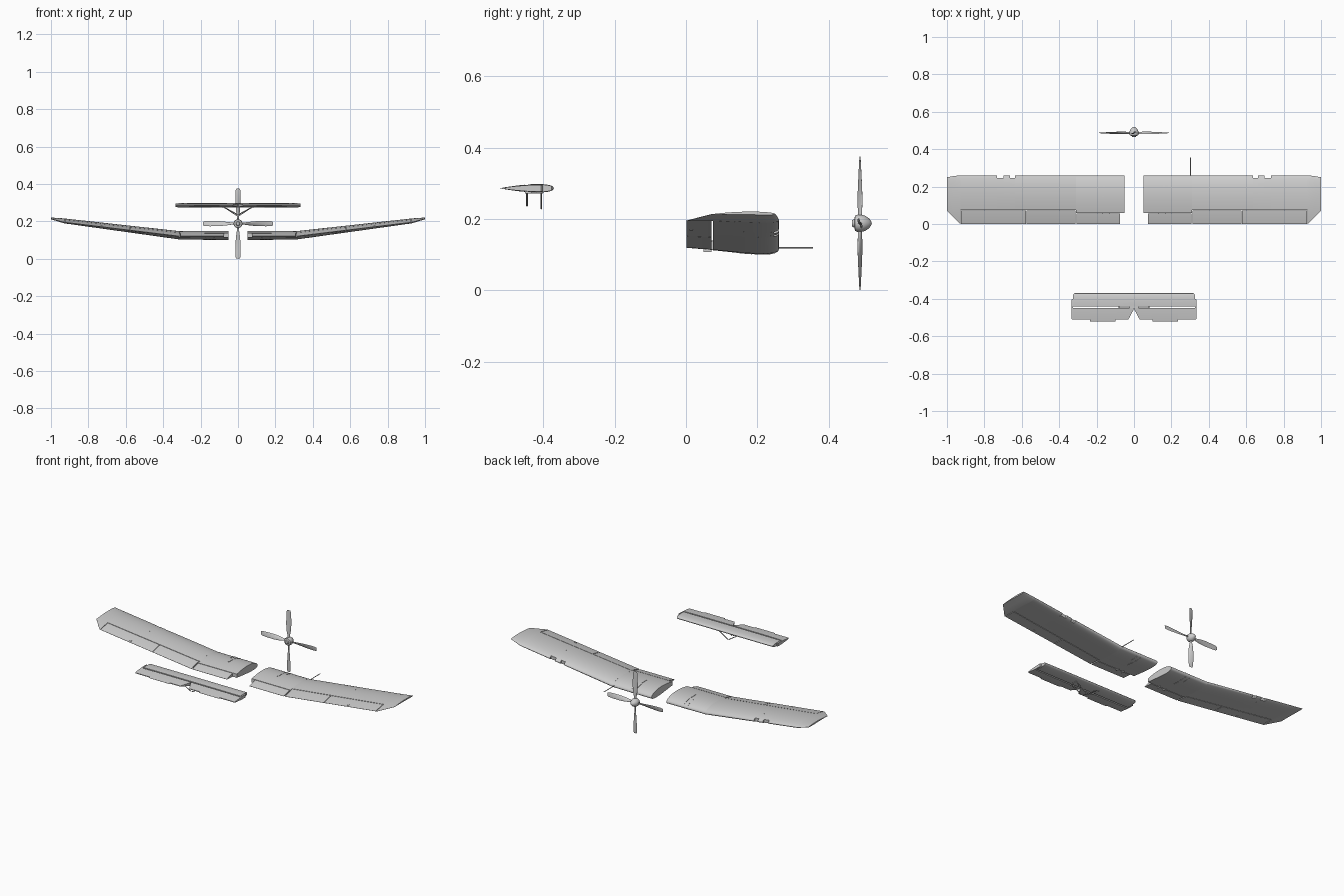
import bpy, bmesh
from math import sin, cos, pi, radians, sqrt
from mathutils import Vector

if "Cube" in bpy.data.objects:
    bpy.data.objects.remove(bpy.data.objects["Cube"])

# x, trailing y, leading y, trailing z, half thickness, camber, nose droop
WING = [(.05, 0, .26, .12, .0225, .009, -.004), (.31, 0, .26, .12, .021, .009, -.003),
        (.93, 0, .26, .195, .012, .008, .002), (1.0, .07, .25, .213, .004, .003, .001)]
TAIL = [(0, -.52, -.37, .286, .0115, 0, 0), (.31, -.52, -.37, .286, .0115, 0, 0),
        (.335, -.52, -.37, .286, .009, 0, 0)]
HUB = Vector((0, .487, .188))


def finish(name, bm, mirror=False):
    bmesh.ops.remove_doubles(bm, verts=bm.verts, dist=2e-5)
    bmesh.ops.recalc_face_normals(bm, faces=bm.faces)
    me = bpy.data.meshes.new(name)
    bm.to_mesh(me)
    bm.free()
    ob = bpy.data.objects.new(name, me)
    bpy.context.collection.objects.link(ob)
    bpy.ops.object.select_all(action='DESELECT')
    ob.select_set(True)
    bpy.context.view_layer.objects.active = ob
    bpy.ops.object.shade_smooth_by_angle(angle=radians(35))
    if mirror:
        ob.modifiers.new("Mirror", 'MIRROR')
    return ob


def loft(bm, rings, caps=True):
    loops = [[bm.verts.new(p) for p in r] for r in rings]
    n = len(loops[0])
    for a, b in zip(loops, loops[1:]):
        for i in range(n):
            j = (i + 1) % n
            bm.faces.new((a[i], a[j], b[j], b[i]))
    if caps:
        bm.faces.new(loops[0])
        bm.faces.new(loops[-1])


def surface(table, x, y):
    """Top and bottom height of the aerofoil at x, y."""
    for a, b in zip(table, table[1:]):
        if x <= b[0] + 1e-6:
            break
    f = (x - a[0]) / (b[0] - a[0])
    te, le, z, t, c, d = [p + (q - p) * f for p, q in zip(a[1:], b[1:])]
    u = min(1, max(0, (y - te) / (le - te)))
    s = 1 - u
    h = 10 * t * (.2969 * sqrt(s) - .126 * s - .3516 * s**2 + .2843 * s**3 - .1036 * s**4) + .0004
    m = z + d * u + 4 * c * u * s
    return m + h, m - h


def panel(name, table, stations, grow=0, n=14, mirror=True):
    """Closed piece of an aerofoil; stations are (x, rear y, front y)."""
    rings = []
    for x, y0, y1 in stations:
        ys = [y0 + (y1 - y0) * sin(i / n * pi / 2) for i in range(n + 1)]
        top = [(x, y, surface(table, x, y)[0] + grow) for y in ys]
        low = [(x, y, surface(table, x, y)[1] - grow) for y in reversed(ys)]
        rings.append(top + low)
    bm = bmesh.new()
    loft(bm, rings)
    return finish(name, bm, mirror)


def rod(name, a, b, r, mirror=False, sides=10):
    a, b = Vector(a), Vector(b)
    q = (b - a).to_track_quat('Z', 'Y')
    ring = [q @ Vector((r * cos(2 * pi * i / sides), r * sin(2 * pi * i / sides), 0)) for i in range(sides)]
    bm = bmesh.new()
    loft(bm, [[a + p for p in ring], [b + p for p in ring]])
    return finish(name, bm, mirror)


def box(name, c, size, mirror=False):
    bm = bmesh.new()
    bmesh.ops.create_cube(bm, size=1)
    for v in bm.verts:
        v.co = Vector([c[i] + v.co[i] * size[i] for i in range(3)])
    return finish(name, bm, mirror)


# Main wing panels with two notches in the leading edge
notches = []
for a, b in ((.637, .663), (.697, .733)):
    notches += [(a, .075, .26), (a, .075, .246), (b, .075, .246), (b, .075, .26)]
panel("wing", WING, [(.05, .06, .26), (.31, .06, .26), (.31, .075, .26)] + notches +
      [(.927, .075, .26), (.927, 0, .26), (.93, 0, .26), (.965, .035, .256), (1.0, .07, .25)])

# Flaps and ailerons
panel("flap", WING, [(.076, .001, .057), (.307, .001, .057)])
panel("inner_aileron", WING, [(.314, .001, .072), (.574, .001, .072)])
panel("outer_aileron", WING, [(.577, .001, .072), (.924, .001, .072)])

# Slot covers, trim strips and flap brackets
for i, (x, y0, y1) in enumerate(((.162, .2, .25), (.165, .145, .185), (.187, .2, .25))):
    panel(f"slot_cover_{i}", WING, [(x - .003, y0, y1), (x + .003, y0, y1)], .0015, 6)
panel("trim_strip", WING, [(.725, .01, .02), (.735, .01, .02)], .002, 3)
for x in (.13, .17):
    box("flap_bracket", (x, .06, .112), (.004, .022, .008), True)

# Probe on the right wing
rod("probe", (.302, .24, .12), (.302, .356, .12), .0022)

# Tailplane and elevators
panel("tailplane", TAIL, [(0, -.442, -.37), (.318, -.442, -.37), (.325, -.442, -.376)])
panel("elevator", TAIL, [(.002, -.458, -.45), (.03, -.51, -.45), (.1, -.51, -.45), (.1, -.52, -.45),
                         (.235, -.52, -.45), (.235, -.51, -.45), (.327, -.51, -.45),
                         (.327, -.51, -.402), (.331, -.51, -.402), (.335, -.505, -.406)])
box("elevator_hinge", (0, -.446, .286), (.05, .012, .008))

# Tail struts and their mounts
for y, z in ((-.445, .237), (-.405, .229)):
    rod("tail_strut", (.082, y, .28), (.003, y, z), .0024, True)
box("strut_mount", (.08, -.425, .274), (.006, .05, .006), True)

# Four twisted propeller blades: radius, width, pitch, thickness
BLADE = [(.012, .010, 60, .009), (.03, .013, 52, .008), (.06, .023, 36, .006), (.1, .029, 24, .004),
         (.15, .029, 13, .003), (.178, .026, 8, .002), (.187, .018, 6, .001)]
for k in range(4):
    c, s = cos(k * pi / 2), sin(k * pi / 2)
    rings = []
    for r, w, p, t in BLADE:
        ring = []
        for i in range(12):
            a = 2 * pi * i / 12
            u, v, p2 = w / 2 * cos(a), t / 2 * sin(a), radians(p)
            x, y = u * cos(p2) - v * sin(p2), u * sin(p2) + v * cos(p2)
            ring.append(HUB + Vector((c * x + s * r, y, -s * x + c * r)))
        rings.append(ring)
    bm = bmesh.new()
    loft(bm, rings)
    finish(f"propeller_blade_{k}", bm)

# Spinner turned around the shaft
PROFILE = [(.0005, .464), (.009, .465), (.012, .471), (.021, .473), (.024, .48), (.024, .492),
           (.021, .502), (.014, .512), (.007, .518), (.0005, .52)]
bm = bmesh.new()
loft(bm, [[(r * cos(2 * pi * i / 28), y, HUB.z + r * sin(2 * pi * i / 28)) for i in range(28)]
          for r, y in PROFILE])
finish("spinner", bm)
